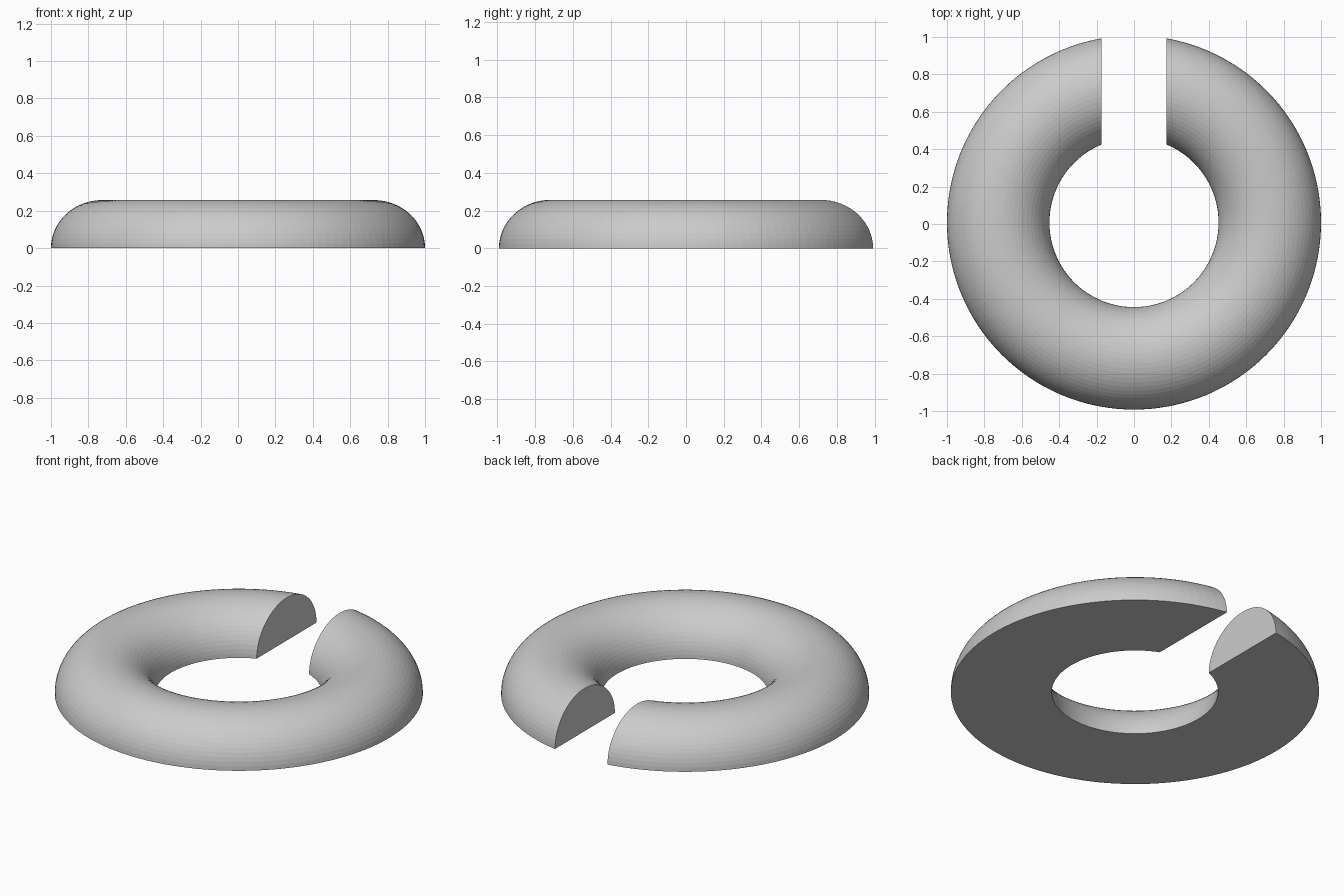
import bpy, bmesh
from math import pi, sin, cos
from mathutils import Vector, Matrix

cube = bpy.data.objects.get("Cube")
if cube:
    bpy.data.objects.remove(cube, do_unlink=True)

RING, TUBE, HEIGHT = 0.726, 0.274, 0.257   # centre radius, tube half width, height
GAP = 0.174                                # half width of the slot
SEGS, ARC = 64, 32                         # steps per half ring, steps over the dome

grey = bpy.data.materials.new("light_grey")
grey.use_nodes = True
colour = (0.6, 0.6, 0.6, 1)
grey.diffuse_color = colour
grey.node_tree.nodes["Principled BSDF"].inputs["Base Color"].default_value = colour

# Domed cross-section swept through the left half of the ring
bm = bmesh.new()
angles = [pi * i / ARC for i in range(ARC + 1)]
section = [bm.verts.new((0, -RING - TUBE * cos(a), HEIGHT * sin(a))) for a in angles]
edges = [bm.edges.new((section[i], section[(i + 1) % len(section)]))
         for i in range(len(section))]
bmesh.ops.spin(bm, geom=section + edges, cent=(0, 0, 0), axis=(0, 0, 1),
               angle=pi, steps=SEGS)

# Straight slot wall at the back, closed with a flat end face
back = [f for f in bm.faces if f.calc_center_median().y > 0]
parts = set(back) | {e for f in back for e in f.edges} | {v for f in back for v in f.verts}
cut = bmesh.ops.bisect_plane(bm, geom=list(parts), dist=1e-6, plane_co=(GAP, 0, 0),
                             plane_no=(1, 0, 0), clear_inner=True)
rim = [e for e in bm.edges if e.is_boundary and all(v.co.y > 0 for v in e.verts)]
bmesh.ops.edgeloop_fill(bm, edges=rim)

# Mirror to the right half and weld the front seam
copy = bmesh.ops.duplicate(bm, geom=bm.verts[:] + bm.edges[:] + bm.faces[:])["geom"]
for v in copy:
    if isinstance(v, bmesh.types.BMVert):
        v.co.x = -v.co.x
bmesh.ops.remove_doubles(bm, verts=bm.verts, dist=1e-5)
bmesh.ops.recalc_face_normals(bm, faces=bm.faces)

# Centre the slotted ring front to back
ys = [v.co.y for v in bm.verts]
bmesh.ops.translate(bm, verts=bm.verts, vec=(0, -(min(ys) + max(ys)) / 2, 0))

mesh = bpy.data.meshes.new("slotted_ring")
bm.to_mesh(mesh)
bm.free()
mesh.materials.append(grey)
ring = bpy.data.objects.new("slotted_ring", mesh)
bpy.context.collection.objects.link(ring)
